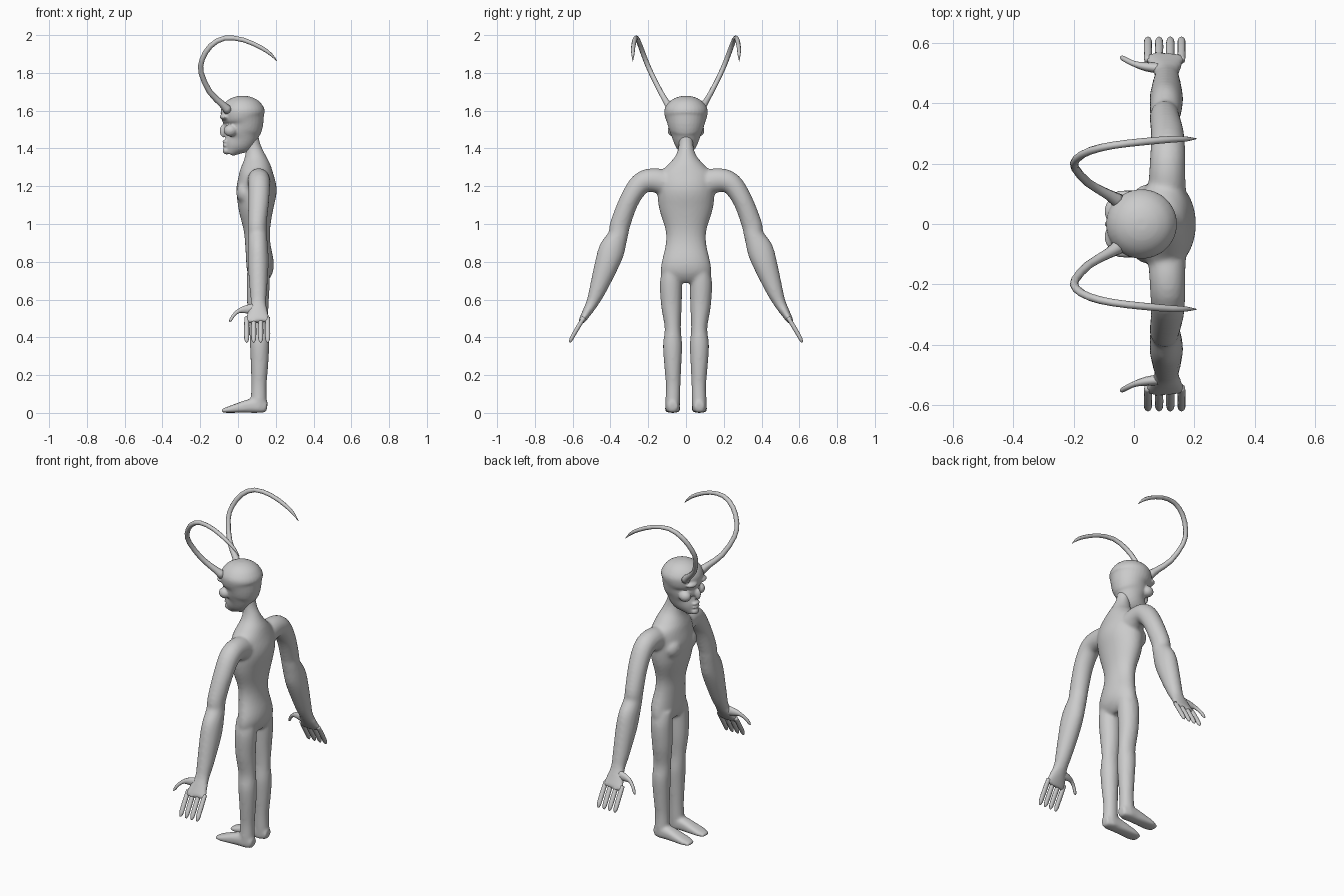
import bpy, bmesh, math
from mathutils import Vector, Matrix

X, Y = Vector((1, 0, 0)), Vector((0, 1, 0))
grey = bpy.data.materials.new("light_grey")
grey.diffuse_color = (0.6, 0.6, 0.6, 1)


def catmull(p0, p1, p2, p3, t):
    return [0.5 * (2 * b + (c - a) * t + (2 * a - 5 * b + 4 * c - d) * t * t
                   + (3 * b - a - 3 * c + d) * t ** 3) for a, b, c, d in zip(p0, p1, p2, p3)]


def loft(bm, stations, u, side=1, n=20, steps=4, power=2.0):
    """Closed tube through (x, y, z, half size along u, half size across u)."""
    s = [(p[0], p[1] * side, *p[2:]) for p in stations]
    pts = []
    for i in range(len(s) - 1):
        q = [s[max(i - 1, 0)], s[i], s[i + 1], s[min(i + 2, len(s) - 1)]]
        pts += [catmull(*q, k / steps) for k in range(steps)]
    pts.append(s[-1])
    rings = []
    for i, p in enumerate(pts):
        t = Vector(pts[min(i + 1, len(pts) - 1)][:3]) - Vector(pts[max(i - 1, 0)][:3])
        v = t.cross(u).normalized()
        w = v.cross(t).normalized()
        ring = []
        for k in range(n):
            a = 2 * math.pi * k / n
            c, d = math.cos(a), math.sin(a)
            c = math.copysign(abs(c) ** (2 / power), c)
            d = math.copysign(abs(d) ** (2 / power), d)
            ring.append(bm.verts.new(Vector(p[:3]) + w * c * p[3] + v * d * p[4]))
        rings.append(ring)
    for a, b in zip(rings, rings[1:]):
        for k in range(n):
            bm.faces.new((a[k], a[(k + 1) % n], b[(k + 1) % n], b[k]))
    bm.faces.new(rings[0])
    bm.faces.new(rings[-1])


def blob(bm, centre, radii):
    m = Matrix.Translation(centre) @ Matrix.Diagonal((*radii, 1))
    bmesh.ops.create_uvsphere(bm, u_segments=16, v_segments=10, radius=1, matrix=m)


def finish(name, bm):
    bmesh.ops.recalc_face_normals(bm, faces=bm.faces)
    me = bpy.data.meshes.new(name)
    for f in bm.faces:
        f.smooth = True
    bm.to_mesh(me)
    bm.free()
    me.materials.append(grey)
    ob = bpy.data.objects.new(name, me)
    bpy.context.collection.objects.link(ob)
    return ob


def fuse(ob, voxel, rounds):
    r = ob.modifiers.new("fuse", 'REMESH')
    r.mode, r.voxel_size, r.use_smooth_shade = 'VOXEL', voxel, True
    sm = ob.modifiers.new("soften", 'SMOOTH')
    sm.factor, sm.iterations = 0.5, rounds


# Torso and neck
body = bmesh.new()
loft(body, [(.07, 0, 1.49, .035, .04), (.08, 0, 1.42, .038, .038), (.09, 0, 1.36, .055, .056),
            (.095, 0, 1.31, .077, .10), (.096, 0, 1.26, .092, .145), (.098, 0, 1.18, .107, .152),
            (.095, 0, 1.08, .092, .142), (.10, 0, .97, .070, .109), (.105, 0, .89, .067, .108),
            (.117, 0, .785, .073, .131), (.11, 0, .73, .062, .13), (.10, 0, .70, .04, .09)], X, n=32)

arm = [(.108, .08, 1.21, .065, .07), (.11, .17, 1.232, .06, .064), (.112, .24, 1.213, .058, .058),
       (.11, .30, 1.125, .055, .052), (.102, .348, 1.0, .05, .054), (.103, .36, .94, .05, .053),
       (.106, .392, .865, .054, .069), (.107, .42, .785, .055, .064), (.108, .468, .65, .046, .045),
       (.108, .495, .585, .041, .033), (.106, .52, .54, .052, .026), (.103, .55, .49, .068, .018),
       (.103, .556, .48, .064, .014)]
leg = [(.108, .07, .77, .06, .05), (.108, .079, .69, .061, .059), (.105, .077, .57, .057, .055),
       (.11, .07, .45, .051, .043), (.114, .071, .36, .051, .051), (.114, .07, .26, .047, .046),
       (.111, .068, .15, .041, .039), (.11, .07, .06, .043, .039), (.11, .071, .01, .042, .036)]
foot = [(.154, .071, .03, .026, .028), (.11, .071, .036, .038, .036), (.06, .071, .036, .038, .036),
        (0, .071, .026, .04, .026), (-.05, .071, .017, .04, .017), (-.088, .071, .009, .026, .009)]
for s in (1, -1):
    loft(body, arm, X, s)
    loft(body, leg, X, s)
    loft(body, foot, Y, s, power=2.8)
    blob(body, (.04, .07 * s, 1.165), (.05, .06, .06))    # chest muscle
fuse(finish("body", body), .009, 6)

# Head with brow, cheeks, nose, lips and chin
head = bmesh.new()
loft(head, [(-.045, 0, 1.372, .022, .025), (-.02, 0, 1.41, .058, .05), (.012, 0, 1.45, .082, .07),
            (.022, 0, 1.495, .098, .088), (.032, 0, 1.535, .102, .10), (.026, 0, 1.575, .116, .113),
            (.025, 0, 1.61, .114, .113), (.025, 0, 1.645, .092, .09), (.025, 0, 1.668, .057, .056),
            (.025, 0, 1.678, .02, .02)], X, n=32)
blob(head, (-.078, 0, 1.493), (.02, .014, .035))
blob(head, (-.066, 0, 1.437), (.018, .03, .009))
blob(head, (-.066, 0, 1.416), (.017, .027, .008))
blob(head, (-.06, 0, 1.388), (.022, .028, .02))
for s in (1, -1):
    blob(head, (-.068, .042 * s, 1.567), (.03, .044, .017))
    blob(head, (-.04, .066 * s, 1.495), (.036, .032, .032))
fuse(finish("head", head), .006, 4)

# Fingers, thumbs and horns
fingers, thumbs, horns = bmesh.new(), bmesh.new(), bmesh.new()
horn = [(-.05, .075, 1.60, .026, .026), (-.085, .097, 1.635, .018, .018), (-.15, .135, 1.70, .014, .015),
        (-.195, .185, 1.80, .013, .014), (-.19, .215, 1.87, .013, .014), (-.145, .242, 1.943, .013, .014),
        (-.07, .26, 1.984, .012, .013), (.03, .272, 1.974, .012, .012), (.125, .28, 1.932, .011, .011),
        (.175, .281, 1.897, .008, .008), (.207, .282, 1.862, .001, .001)]
for s in (1, -1):
    for x in (.046, .083, .12, .157):
        loft(fingers, [(x, .54, .505, .012, .011), (x, .568, .46, .0135, .012),
                       (x, .60, .405, .0135, .011), (x, .61, .385, .011, .009),
                       (x, .616, .373, .004, .004)], X, s, n=10, steps=3)
    loft(thumbs, [(.085, .515, .55, .018, .03), (.04, .52, .548, .015, .022), (.005, .528, .54, .010, .012),
                  (-.022, .54, .518, .009, .009), (-.038, .549, .493, .008, .008),
                  (-.044, .552, .482, .003, .003)], Y, s, n=10, steps=3)
    loft(horns, horn, Y, s, n=8, steps=2)
finish("fingers", fingers)
finish("thumbs", thumbs)
finish("horns", horns)
